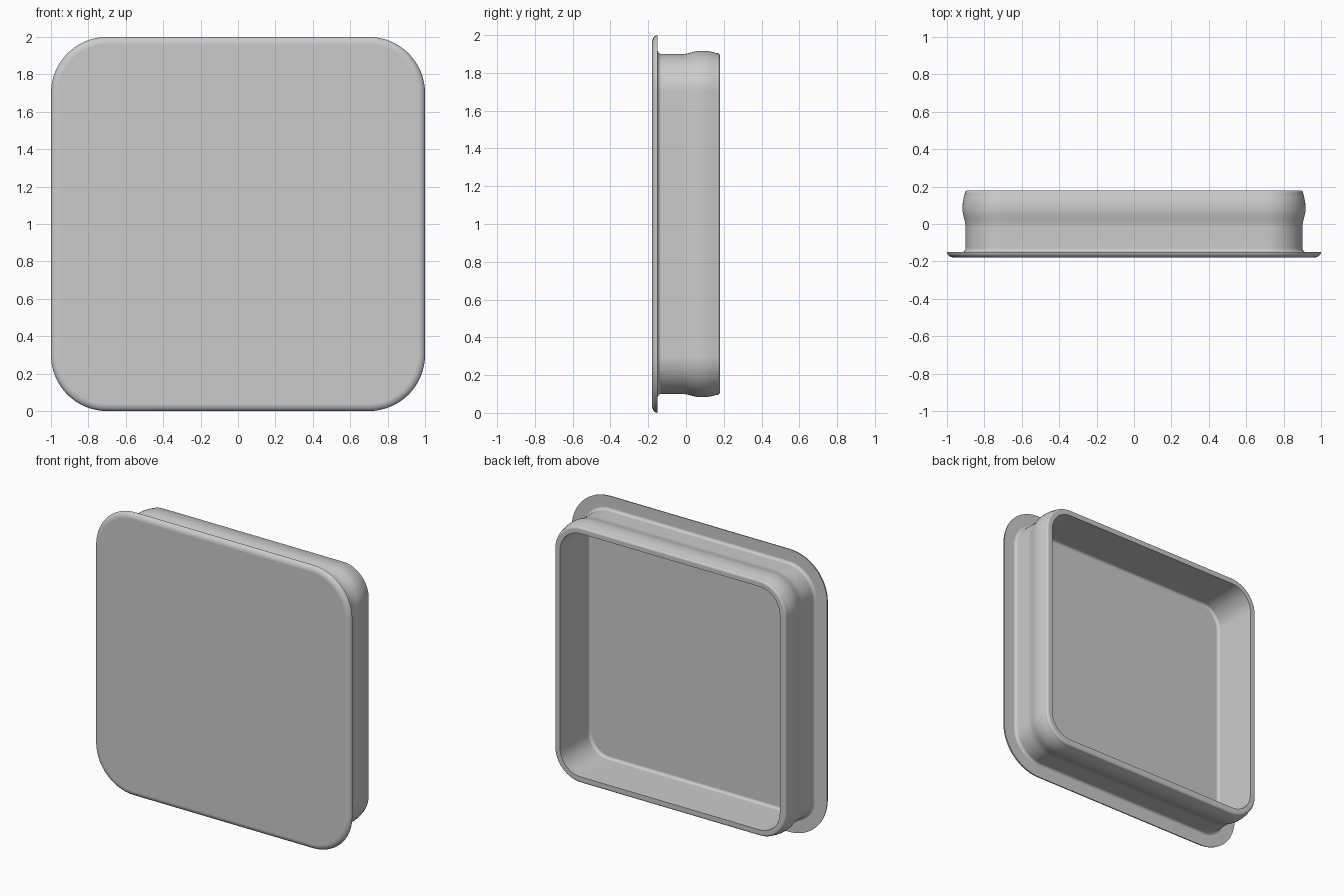
import bpy
import bmesh
from math import cos, sin, pi, radians

cube = bpy.data.objects.get("Cube")
if cube:
    bpy.data.objects.remove(cube, do_unlink=True)

grey = bpy.data.materials.new("plain_grey")
grey.use_nodes = True
colour = (0.6, 0.6, 0.6, 1)
grey.diffuse_color = colour
grey.node_tree.nodes["Principled BSDF"].inputs["Base Color"].default_value = colour

CORNER = 0.7      # centre of every rounded corner, from the middle
STEPS = 16        # segments per corner


def arc(cx, cy, rx, ry, start, end, steps=6):
    """Elliptical arc of (half width, depth) points, angles in degrees."""
    angles = [radians(start + (end - start) * i / steps) for i in range(steps + 1)]
    return [(cx + rx * cos(a), cy + ry * sin(a)) for a in angles]


def bulge(steps=14):
    """Snap-fit swelling on the outside of the wall."""
    pts = []
    for i in range(steps + 1):
        t = i / steps
        y = -0.02 + 0.18 * t
        rise = 0.5 - 0.5 * cos(pi * min(t / 0.55, 1))
        fall = max(0, (t - 0.6) / 0.4) ** 2
        pts.append((0.9 + 0.017 * rise - 0.012 * fall, y))
    return pts


def ring(bm, half, y):
    """Rounded square in the upright plane at depth y."""
    r = half - CORNER
    verts = []
    for q, (sx, sz) in enumerate([(1, 1), (-1, 1), (-1, -1), (1, -1)]):
        for i in range(STEPS + 1):
            a = pi / 2 * (q + i / STEPS)
            verts.append(bm.verts.new((sx * CORNER + r * cos(a), y,
                                       1 + sz * CORNER + r * sin(a))))
    return verts


# Cross-section from the front face, round the flange and wall, to the inner floor
profile = arc(0.96, -0.15, 0.04, 0.03, -90, 0)            # flange front edge
profile += arc(0.92, -0.13, 0.02, 0.02, 270, 180)         # flange to wall fillet
profile += bulge()
profile += arc(0.888, 0.163, 0.017, 0.017, 10, 90)        # rim outer edge
profile += [(0.86, 0.18)]                                 # rim inner edge
profile += arc(0.84, -0.13, 0.02, 0.02, 0, -90)           # inner floor fillet

bm = bmesh.new()
rings = [ring(bm, half, y) for half, y in profile]
for a, b in zip(rings, rings[1:]):
    for i in range(len(a)):
        j = (i + 1) % len(a)
        bm.faces.new((a[i], a[j], b[j], b[i]))
bm.faces.new(rings[0])
bm.faces.new(rings[-1])
bmesh.ops.recalc_face_normals(bm, faces=bm.faces)

mesh = bpy.data.meshes.new("square_cap")
bm.to_mesh(mesh)
bm.free()
mesh.materials.append(grey)
cap = bpy.data.objects.new("square_cap", mesh)
bpy.context.collection.objects.link(cap)

# Smooth curves, crisp rim and flange edges, flat panels
bpy.ops.object.select_all(action="DESELECT")
cap.select_set(True)
bpy.context.view_layer.objects.active = cap
bpy.ops.object.shade_smooth_by_angle(angle=radians(35))
weighted = cap.modifiers.new("weighted_normals", "WEIGHTED_NORMAL")
weighted.keep_sharp = True
